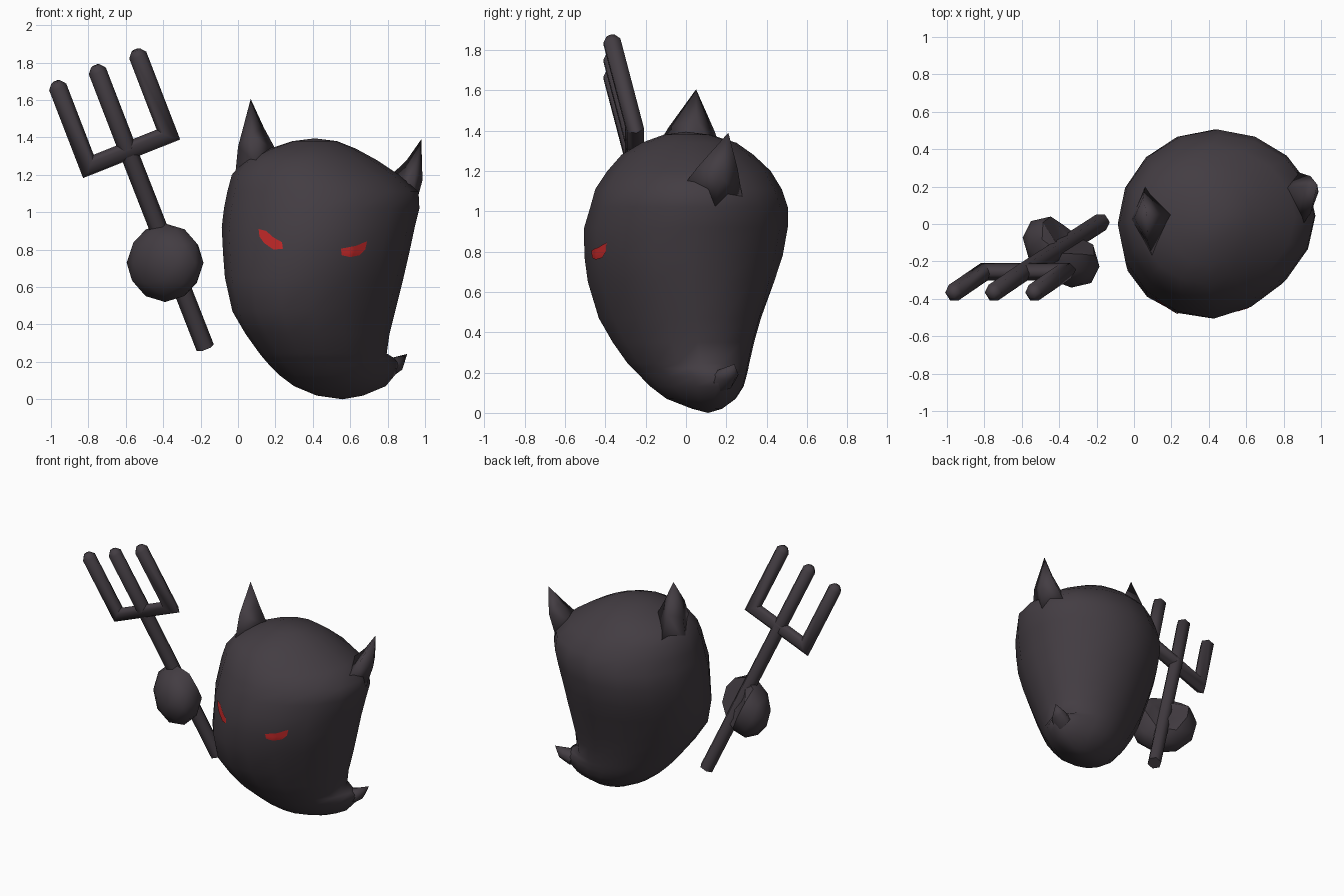
import bpy, bmesh, math
from mathutils import Vector
from mathutils.bvhtree import BVHTree

if "Cube" in bpy.data.objects:
    bpy.data.objects.remove(bpy.data.objects["Cube"])


def material(name, rgb):
    m = bpy.data.materials.new(name)
    m.diffuse_color = (*rgb, 1)
    m.use_nodes = True
    m.node_tree.nodes["Principled BSDF"].inputs["Base Color"].default_value = m.diffuse_color
    return m


DARK = material("charcoal", (0.056, 0.046, 0.055))
RED = material("red", (0.55, 0.022, 0.022))


def finish(name, bm, mat, angle=50):
    bmesh.ops.recalc_face_normals(bm, faces=bm.faces)
    mesh = bpy.data.meshes.new(name)
    bm.to_mesh(mesh)
    bm.free()
    mesh.materials.append(mat)
    ob = bpy.data.objects.new(name, mesh)
    bpy.context.collection.objects.link(ob)
    bpy.ops.object.select_all(action='DESELECT')
    ob.select_set(True)
    bpy.context.view_layer.objects.active = ob
    bpy.ops.object.shade_smooth_by_angle(angle=math.radians(angle))
    return ob


def loft(rings):
    """Skin a list of rings; a ring with one point closes to a tip."""
    bm = bmesh.new()
    vs = [[bm.verts.new(p) for p in r] for r in rings]
    for a, b in zip(vs, vs[1:]):
        n = max(len(a), len(b))
        for i in range(n):
            j = (i + 1) % n
            if len(a) == 1:
                bm.faces.new((a[0], b[i], b[j]))
            elif len(b) == 1:
                bm.faces.new((a[i], a[j], b[0]))
            else:
                bm.faces.new((a[i], a[j], b[j], b[i]))
    for r in (vs[0], vs[-1]):
        if len(r) > 2:
            bm.faces.new(r)
    return bm


def ring(c, a, b, n):
    c, a, b = Vector(c), Vector(a), Vector(b)
    return [c + a * math.cos(2 * math.pi * i / n) + b * math.sin(2 * math.pi * i / n)
            for i in range(n)]


def body_ring(z, x0, x1, y0, y1, bulge=0, n=16):
    """Egg-shaped ring: skewed low down, tapered on the right, swelling into the tail."""
    skew = 0.2 * min(1, max(0, (0.85 - z) / 0.35))
    pts = []
    for i in range(n):
        c, s = math.cos(2 * math.pi * i / n), math.sin(2 * math.pi * i / n)
        k = max(0, c)
        side = s * math.sqrt(1 - skew ** 2) * (1 - 0.07 * k) + max(skew * c, 0.06 * k) \
            + min(0, skew * c)
        x = (x0 + x1) / 2 + (x1 - x0) / 2 * c + bulge * k ** 6
        pts.append(Vector((x, (y0 + y1) / 2 + (y1 - y0) / 2 * side + bulge * k ** 6, z)))
    return pts


# Body: horizontal rings given as z, x min, x max, y min, y max, tail swelling
profile = [
    (0.02, 0.42, 0.67, 0.03, 0.18), (0.07, 0.30, 0.76, -0.10, 0.25, 0.03),
    (0.13, 0.22, 0.785, -0.18, 0.29, 0.055), (0.18, 0.17, 0.79, -0.23, 0.305, 0.075),
    (0.22, 0.135, 0.79, -0.27, 0.315, 0.045), (0.245, 0.115, 0.795, -0.295, 0.32),
    (0.35, 0.04, 0.81, -0.37, 0.345), (0.47, -0.03, 0.84, -0.44, 0.38),
    (0.65, -0.07, 0.885, -0.49, 0.44), (0.78, -0.08, 0.915, -0.505, 0.48),
    (0.92, -0.087, 0.945, -0.505, 0.505), (1.02, -0.075, 0.97, -0.475, 0.505),
    (1.11, -0.057, 0.965, -0.45, 0.475), (1.20, -0.033, 0.86, -0.39, 0.42),
    (1.28, 0.035, 0.74, -0.32, 0.335), (1.34, 0.17, 0.63, -0.22, 0.25),
    (1.38, 0.29, 0.53, -0.11, 0.12)]
rings = [[(0.56, 0.11, 0)]] + [body_ring(*p) for p in profile] + [[(0.41, 0, 1.395)]]
body_bm = loft(rings)
bmesh.ops.recalc_face_normals(body_bm, faces=body_bm.faces)
tree = BVHTree.FromBMesh(body_bm)
finish("body", body_bm, DARK, 80)

# Tail: short upturned point on the swelling at the base of the body
tail = []
for c, th, w, ang in [((0.78, 0.165, 0.16), 0.06, 0.08, 25),
                      ((0.85, 0.20, 0.19), 0.042, 0.06, 42)]:
    a = math.radians(ang)
    tail.append(ring(c, (-th * math.sin(a), 0, th * math.cos(a)), (0, w, 0), 8))
tail.append([(0.905, 0.24, 0.242)])
finish("tail", loft(tail), DARK, 80)


# Horns: four-sided, slightly bulging spikes sunk into the body
def horn(name, base, tip, push):
    base = [Vector(p) for p in base]
    tip = Vector(tip)
    mid = sum(base, Vector()) / 4
    half = [mid.lerp(tip, 0.45) + (p - mid) * 0.6 + Vector(push) for p in base]
    finish(name, loft([base, half, [tip]]), DARK, 120)


horn("left_horn", [(-0.02, 0.02, 1.15), (0.06, 0.2, 1.23),
                   (0.21, 0.05, 1.32), (0.10, -0.18, 1.26)],
     (0.068, 0.05, 1.605), (-0.014, 0, 0))
horn("right_horn", [(0.80, 0.19, 1.18), (0.87, 0.28, 1.07),
                    (0.94, 0.14, 1.0), (0.87, -0.05, 1.08)],
     (0.98, 0.21, 1.39), (0.025, 0, 0))


# Eyes: thin red plates laid over the body surface
def eye(name, outline):
    bm = bmesh.new()
    bm.faces.new([bm.verts.new((x, -1, z)) for x, z in outline])
    bmesh.ops.triangulate(bm, faces=bm.faces)
    bmesh.ops.subdivide_edges(bm, edges=bm.edges, cuts=4, use_grid_fill=True)
    for v in bm.verts:
        hit, nor, _, _ = tree.ray_cast(v.co, Vector((0, 1, 0)))
        if hit:
            v.co = hit + Vector((0, -0.006, 0))
    ob = finish(name, bm, RED)
    if sum(p.normal.y for p in ob.data.polygons) > 0:
        ob.data.flip_normals()


eye("left_eye", [(0.11, 0.91), (0.15, 0.90), (0.19, 0.865), (0.235, 0.84),
                 (0.24, 0.805), (0.19, 0.80), (0.14, 0.835), (0.115, 0.87)])
eye("right_eye", [(0.69, 0.845), (0.63, 0.82), (0.55, 0.805), (0.555, 0.77),
                  (0.60, 0.76), (0.65, 0.77), (0.68, 0.80)])

# Trident: hexagonal bars in one tilted plane, with blunt pointed ends
foot, joint = Vector((-0.175, 0.01, 0.275)), Vector((-0.588, -0.255, 1.33))
v = (joint - foot).normalized()
left, right = Vector((-0.80, -0.255, 1.245)), Vector((-0.372, -0.255, 1.415))
u = (right - left).normalized()
n = u.cross(v).normalized()
R = 0.049
tine = Vector((-0.164, -0.112, 0.425))
cap = tine.normalized() * 0.03


def end(p, side):
    return [ring(p + tine, side * R, n * R, 6),
            ring(p + tine + cap, side * R * 0.5, n * R * 0.5, 6)]


finish("trident_shaft", loft([ring(foot, u * R, n * R, 6),
                              ring(joint, u * R, n * R, 6)] + end(joint, u)), DARK, 70)
finish("trident_fork", loft(
    end(left, -u)[::-1]
    + [ring(left, (-u - v) * R, n * R, 6), ring(right, (u - v) * R, n * R, 6)]
    + end(right, u)), DARK, 70)

# Hand: faceted mitt around the shaft, leaning left at the back, with a groove there
bm = bmesh.new()
bmesh.ops.create_icosphere(bm, subdivisions=2, radius=1)
for p in bm.verts:
    x, y, z = p.co
    p.co = Vector((-0.39 + 0.198 * x - 0.055 * y, -0.15 + 0.19 * y - 0.02 * x,
                   0.73 + 0.21 * z))
    axis = foot + v * ((p.co.z - foot.z) / v.z)
    if -0.05 < p.co.x - axis.x and p.co.y > axis.y:
        p.co.y = axis.y
finish("hand", bm, DARK, 40)
